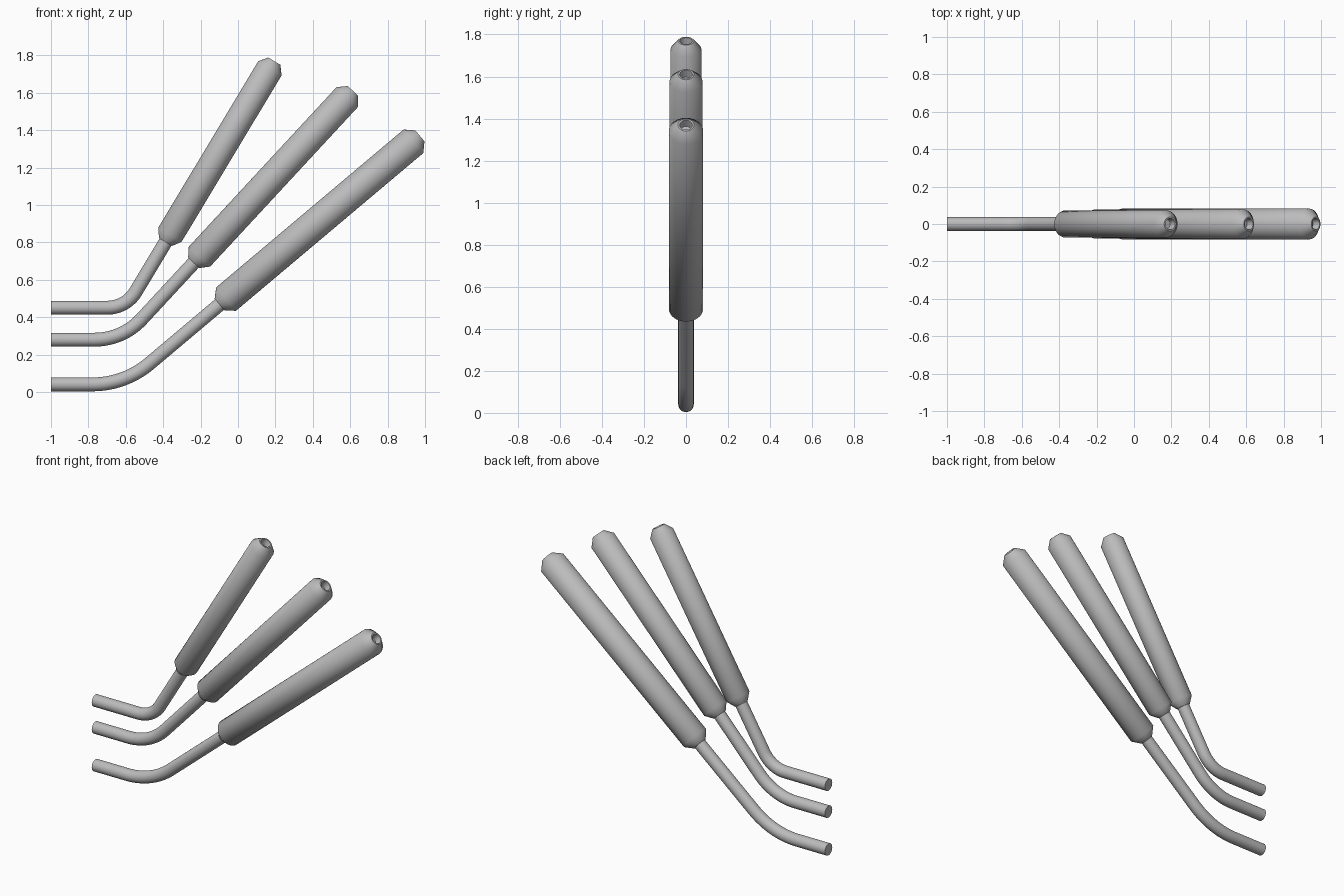
import bpy
import bmesh
from math import sin, cos, tan, radians, pi
from mathutils import Vector

cube = bpy.data.objects.get("Cube")
if cube:
    bpy.data.objects.remove(cube)

metal = bpy.data.materials.new("plain grey")
metal.use_nodes = True
GREY = (0.5, 0.5, 0.5, 1)
metal.diffuse_color = GREY
metal.node_tree.nodes["Principled BSDF"].inputs["Base Color"].default_value = GREY

SIDES = 40


def loft(name, stations):
    """Skin round sections (centre x, centre z, tilt, radius) and cap both ends."""
    bm = bmesh.new()
    rings = []
    for x, z, tilt, radius in stations:
        centre = Vector((x, 0, z))
        across = Vector((-sin(tilt), 0, cos(tilt)))
        ring = []
        for i in range(SIDES):
            a = 2 * pi * i / SIDES
            ring.append(bm.verts.new(centre + radius * (cos(a) * across + sin(a) * Vector((0, 1, 0)))))
        rings.append(ring)
    for a, b in zip(rings, rings[1:]):
        for i in range(SIDES):
            j = (i + 1) % SIDES
            bm.faces.new((a[i], a[j], b[j], b[i]))
    bm.faces.new(rings[0])
    bm.faces.new(rings[-1])
    bmesh.ops.recalc_face_normals(bm, faces=bm.faces)
    mesh = bpy.data.meshes.new(name)
    bm.to_mesh(mesh)
    bm.free()
    mesh.materials.append(metal)
    obj = bpy.data.objects.new(name, mesh)
    bpy.context.collection.objects.link(obj)
    bpy.ops.object.select_all(action="DESELECT")
    obj.select_set(True)
    bpy.context.view_layer.objects.active = obj
    bpy.ops.object.shade_smooth_by_angle(angle=radians(45))


def bent_tool(label, rod_z, angle, grip_x, grip_z, grip_length, grip_radius, tangent):
    """A rod that bends upward into a thick grip; grip_x, grip_z is its lower shoulder."""
    tilt = radians(angle)
    rod_radius, chamfer, end_radius = 0.037, 0.045, 0.038

    # Rod: level run, arc, sloping run into the grip
    corner_x = grip_x - (grip_z - rod_z) / tan(tilt)
    bend_radius = tangent / tan(tilt / 2)
    start_x = corner_x - tangent
    path = [(-1, rod_z, 0, rod_radius)]
    steps = 16
    for i in range(steps + 1):
        t = tilt * i / steps
        path.append((start_x + bend_radius * sin(t), rod_z + bend_radius * (1 - cos(t)), t, rod_radius))
    path.append((grip_x, grip_z, tilt, rod_radius))
    loft(label + "_rod", path)

    # Grip: chamfered cylinder with a socket in its upper end
    tip = grip_length + chamfer
    profile = [(-chamfer, end_radius + 0.003), (0, grip_radius), (grip_length, grip_radius),
               (tip, end_radius), (tip, 0.03), (tip - 0.04, 0.024)]
    loft(label + "_grip", [(grip_x + d * cos(tilt), grip_z + d * sin(tilt), tilt, r) for d, r in profile])


bent_tool("lower", 0.041, 40.1, -0.064, 0.497, 1.31, 0.082, 0.173)
bent_tool("middle", 0.28, 47.2, -0.206, 0.724, 1.163, 0.078, 0.15)
bent_tool("upper", 0.451, 59, -0.364, 0.841, 1.038, 0.073, 0.1)
